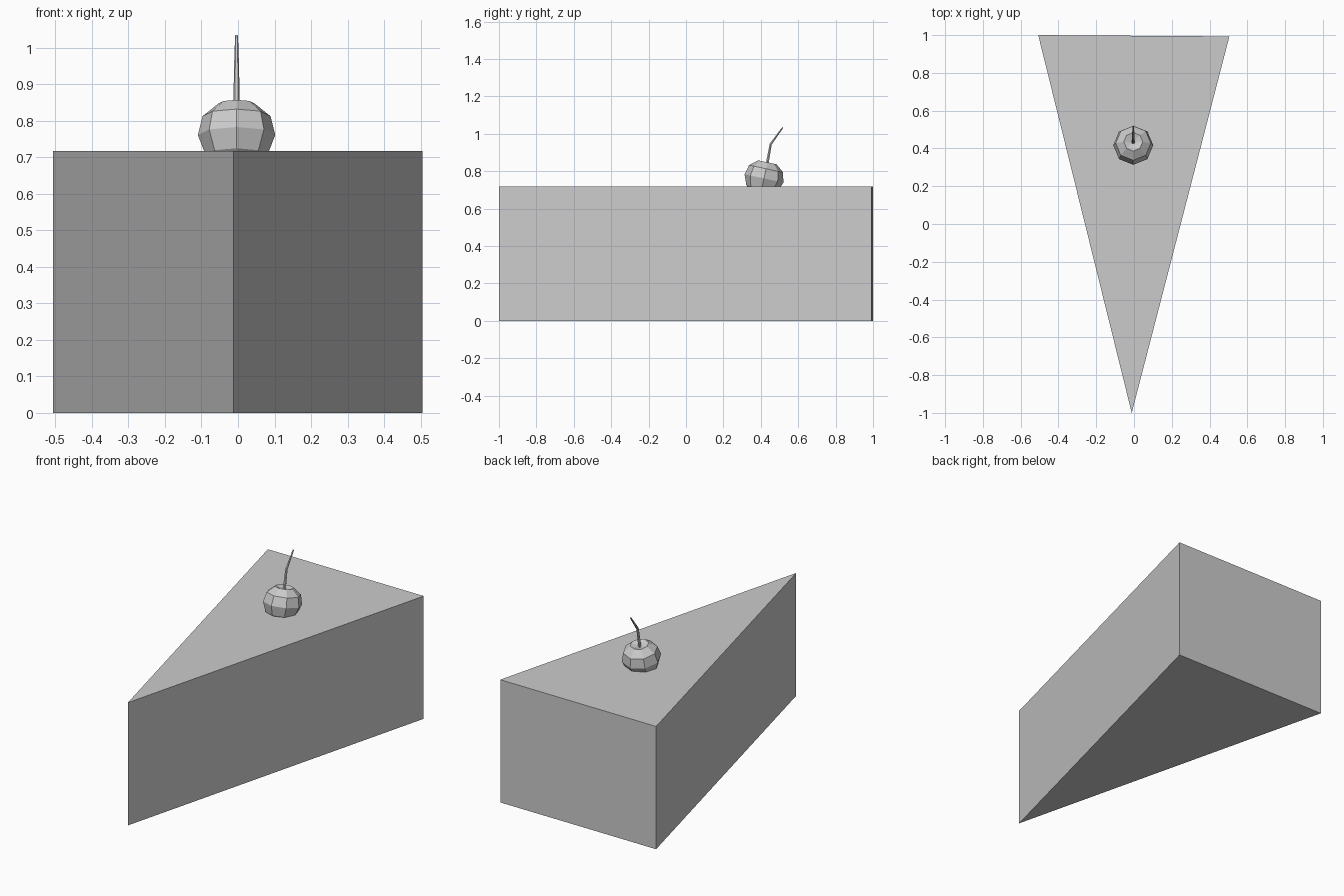
import bpy
import math
from mathutils import Matrix, Vector

if "Cube" in bpy.data.objects:
    bpy.data.objects.remove(bpy.data.objects["Cube"], do_unlink=True)

grey = bpy.data.materials.new("light_grey")
grey.use_nodes = True
colour = (0.6, 0.6, 0.6, 1)
grey.diffuse_color = colour
grey.node_tree.nodes["Principled BSDF"].inputs["Base Color"].default_value = colour


def ring(centre, radius, sides, tilt):
    """Horizontal ring of points, with its axis leaned towards the back."""
    turn = Matrix.Rotation(-tilt, 3, "X")
    angles = [2 * math.pi * i / sides for i in range(sides)]
    return [Vector(centre) + turn @ Vector((radius * math.cos(a), radius * math.sin(a), 0))
            for a in angles]


def loft(name, rings):
    """Closed, flat-shaded skin over a bottom-to-top list of rings."""
    n = len(rings[0])
    verts = [p for r in rings for p in r]
    faces = [(k * n + i, k * n + (i + 1) % n, (k + 1) * n + (i + 1) % n, (k + 1) * n + i)
             for k in range(len(rings) - 1) for i in range(n)]
    faces.append(tuple(reversed(range(n))))
    faces.append(tuple(range(len(verts) - n, len(verts))))
    mesh = bpy.data.meshes.new(name)
    mesh.from_pydata(verts, [], faces)
    mesh.materials.append(grey)
    obj = bpy.data.objects.new(name, mesh)
    bpy.context.collection.objects.link(obj)
    return obj


# Cake wedge: pointed at the front, with a slightly skewed back edge
outline = [(-0.012, -1), (0.505, 0.993), (-0.507, 1)]
loft("cake_slice", [[Vector((x, y, z)) for x, y in outline] for z in (0, 0.717)])

# Cherry: eight-sided, leaning back, with a dimple at the top
lean = math.radians(12)
middle = Vector((-0.004, 0.418, 0.766))
axis = Vector((0, math.sin(lean), math.cos(lean)))
profile = [(0.04, -0.095), (0.085, -0.06), (0.106, -0.005), (0.093, 0.048),
           (0.05, 0.083), (0.012, 0.068)]
loft("cherry", [ring(middle + axis * h, r, 8, lean) for r, h in profile])

# Stem: bent and tapering towards the tip
path = [(0.43, 0.82, 0.009, 10), (0.453, 0.945, 0.007, 25), (0.517, 1.033, 0.004, 38)]
loft("cherry_stem", [ring((-0.004, y, z), r, 6, math.radians(a)) for y, z, r, a in path])
